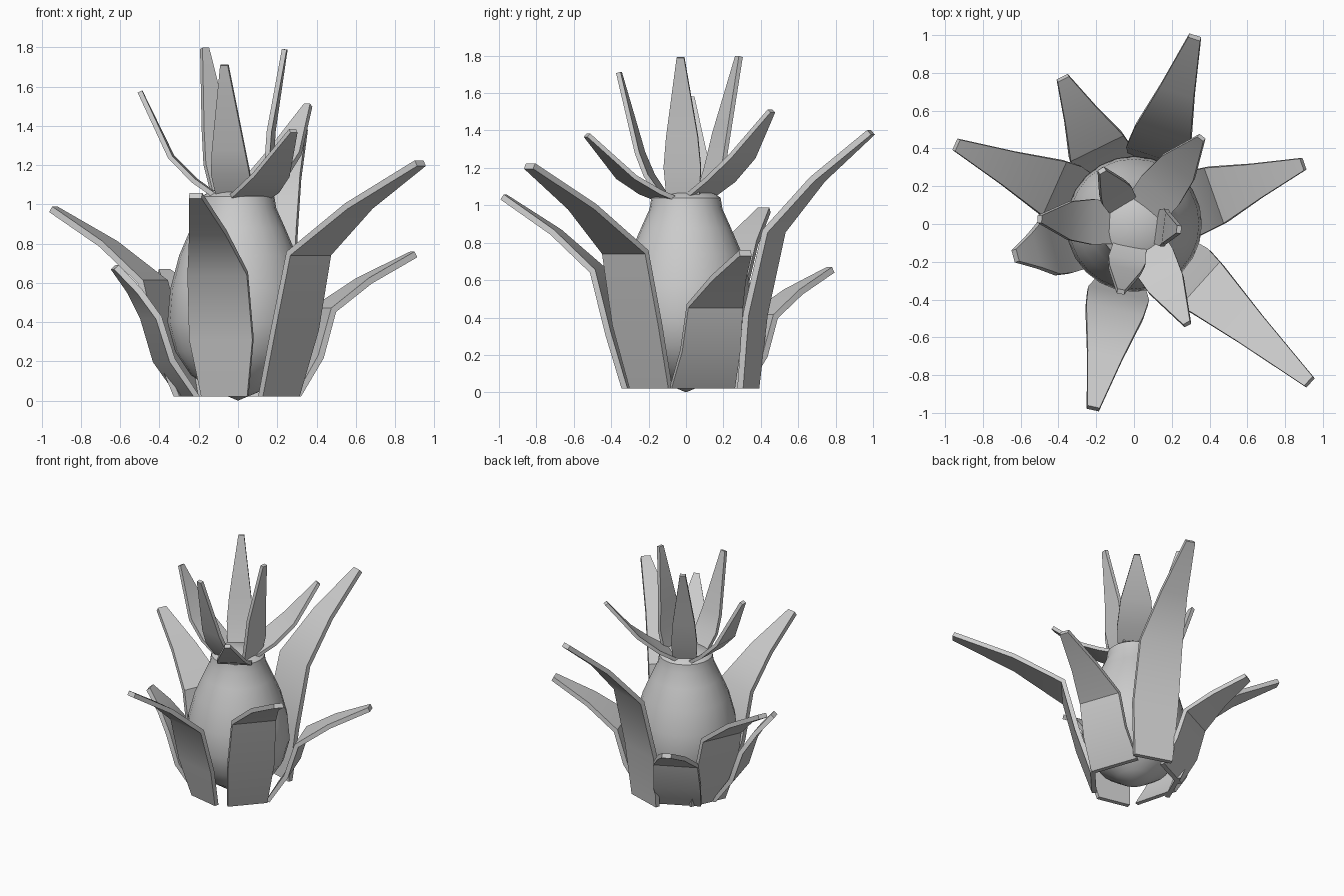
import bpy, bmesh
from math import radians, cos, sin, pi
from mathutils import Vector

if "Cube" in bpy.data.objects:
    bpy.data.objects.remove(bpy.data.objects["Cube"])


def finish(name, bm, angle):
    bmesh.ops.recalc_face_normals(bm, faces=bm.faces)
    me = bpy.data.meshes.new(name)
    bm.to_mesh(me)
    bm.free()
    ob = bpy.data.objects.new(name, me)
    bpy.context.collection.objects.link(ob)
    bpy.ops.object.select_all(action='DESELECT')
    ob.select_set(True)
    bpy.context.view_layer.objects.active = ob
    bpy.ops.object.shade_smooth_by_angle(angle=radians(angle))
    return ob


def leaf(name, azimuth, path, thick):
    """Flat tapering blade; path = (radius, height, half width) stations."""
    a = radians(azimuth)
    out, side = Vector((cos(a), sin(a), 0)), Vector((-sin(a), cos(a), 0))
    up = Vector((0, 0, 1))
    bm = bmesh.new()
    rings = []
    for i, (r, z, h) in enumerate(path):
        p, q = path[max(i - 1, 0)], path[min(i + 1, len(path) - 1)]
        n = out * (q[1] - p[1]) - up * (q[0] - p[0])
        if i == 0 and z < 0.1:
            n = out.copy()          # level cut at the ground
        n.normalize()
        c = out * r + up * z
        rings.append([bm.verts.new(c + side * h * s + n * thick / 2 * t)
                      for s, t in ((-1, -1), (1, -1), (1, 1), (-1, 1))])
    for lo, hi in zip(rings, rings[1:]):
        for k in range(4):
            m = (k + 1) % 4
            bm.faces.new((lo[k], lo[m], hi[m], hi[k]))
    bm.faces.new(rings[0])
    bm.faces.new(rings[-1])
    return finish(name, bm, 35)


# Bulb-shaped core, turned from a profile
profile = [(0, 0), (0.12, 0.05), (0.24, 0.13), (0.32, 0.25), (0.36, 0.40),
           (0.345, 0.57), (0.30, 0.74), (0.24, 0.88), (0.195, 0.98),
           (0.185, 1.04), (0.14, 1.07), (0, 1.085)]
bm = bmesh.new()
vs = [bm.verts.new((r, 0, z)) for r, z in profile]
es = [bm.edges.new(e) for e in zip(vs, vs[1:])]
bmesh.ops.spin(bm, geom=vs + es, cent=(0, 0, 0), axis=(0, 0, 1),
               angle=2 * pi, steps=24)
bmesh.ops.remove_doubles(bm, verts=bm.verts, dist=0.0005)
finish("core", bm, 40)

# Outer leaves: azimuth, tip radius, tip height, base radius, base half width
lower = [(72, 1.04, 1.39, 0.35, 0.14), (19.5, 0.95, 0.745, 0.26, 0.18),
         (-42, 1.25, 1.21, 0.28, 0.14), (-102.5, 1.0, 1.045, 0.31, 0.12),
         (-165, 0.65, 0.68, 0.26, 0.16), (156, 1.03, 0.975, 0.28, 0.14),
         (116, 0.86, 0.655, 0.28, 0.15)]
for i, (az, R, H, r0, h0) in enumerate(lower):
    kink = 0.46 + 0.05 * (H - 0.7)
    leaf(f"outer_leaf_{i + 1}", az,
         [(r0, 0.02, h0), (max(0.39, r0 + 0.04), 0.30 * H, 0.165),
          (kink, 0.62 * H, 0.155),
          (kink + (R - kink) * 0.45, 0.82 * H, 0.095), (R, H, 0.033)], 0.033)

# Crown leaves: azimuth, base (r, z), bend (r, z), tip (r, z), half width
crown = [(121, 0.12, 1.05, 0.22, 1.38, 0.33, 1.795, 0.09),
         (-101, 0.13, 1.06, 0.25, 1.28, 0.365, 1.71, 0.10),
         (-7, 0.13, 1.06, 0.17, 1.37, 0.24, 1.79, 0.10),
         (177, 0.08, 1.02, 0.34, 1.24, 0.50, 1.575, 0.12),
         (52, 0.06, 1.03, 0.38, 1.26, 0.58, 1.505, 0.125),
         (-62, 0.05, 1.01, 0.36, 1.15, 0.60, 1.375, 0.12)]
for i, (az, r0, z0, r1, z1, r2, z2, h) in enumerate(crown):
    leaf(f"crown_leaf_{i + 1}", az,
         [(r0, z0, h * 0.9), ((r0 + r1) / 2 + 0.01, (z0 + z1) / 2 - 0.01, h),
          (r1, z1, h * 0.85), (r2, z2, 0.02)], 0.025)
